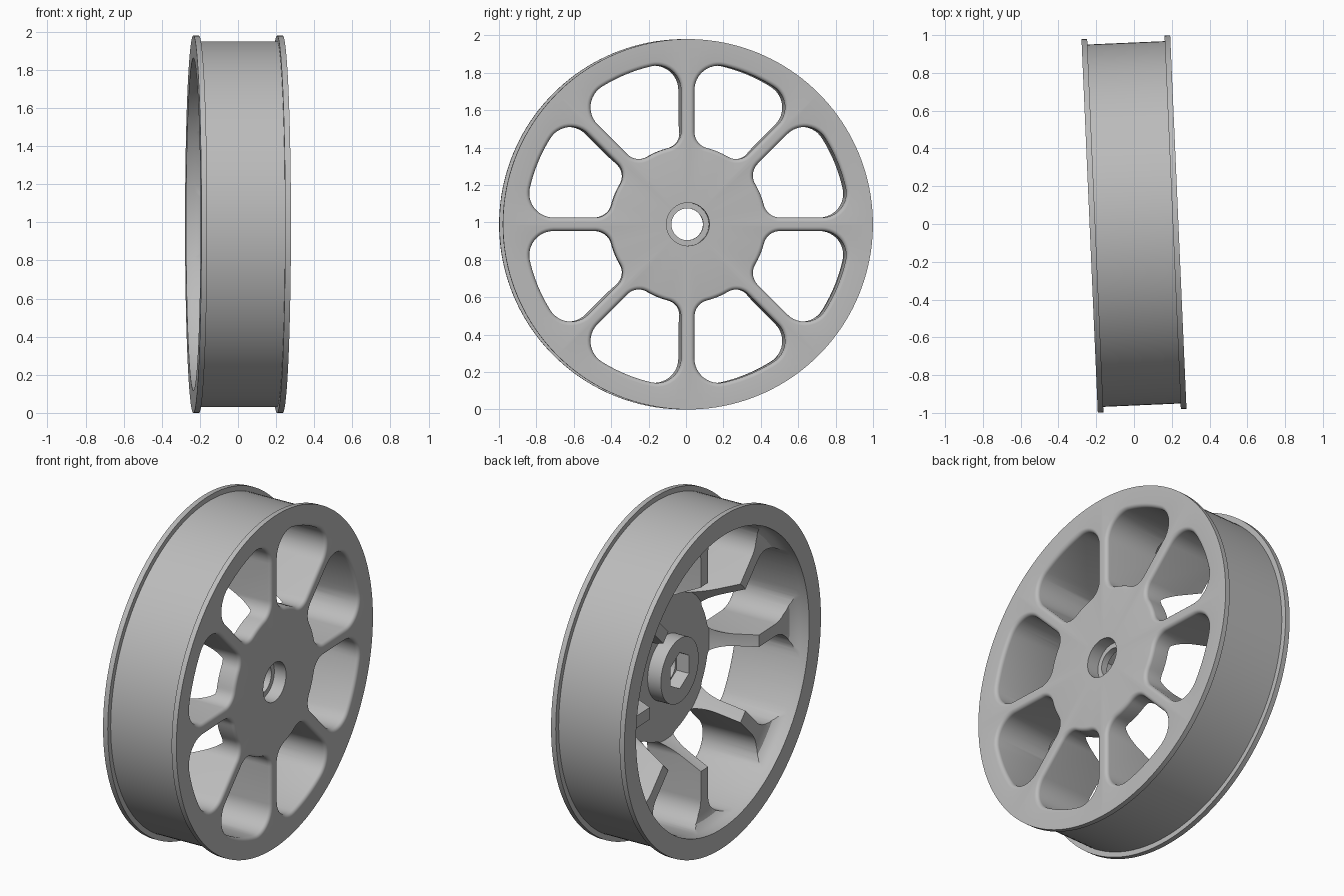
import bpy, bmesh, math
from math import sin, cos, pi, atan2, sqrt, radians

cube = bpy.data.objects.get("Cube")
if cube:
    bpy.data.objects.remove(cube)

RADIUS, HALF = 0.99, 0.235      # flange radius, half width along the axle

metal = bpy.data.materials.new("plain grey")
metal.use_nodes = True
metal.diffuse_color = (0.5, 0.5, 0.5, 1)
metal.node_tree.nodes["Principled BSDF"].inputs["Base Color"].default_value = (0.5, 0.5, 0.5, 1)


def new_object(name, bm):
    bmesh.ops.recalc_face_normals(bm, faces=bm.faces)
    mesh = bpy.data.meshes.new(name)
    bm.to_mesh(mesh)
    bm.free()
    mesh.materials.append(metal)
    obj = bpy.data.objects.new(name, mesh)
    bpy.context.collection.objects.link(obj)
    return obj


def bridge(bm, a, b):
    for i in range(len(a)):
        j = (i + 1) % len(a)
        bm.faces.new((a[i], a[j], b[j], b[i]))


def revolve(name, profile, steps=160):
    """Closed (radius, x) profile turned about the x axis."""
    bm = bmesh.new()
    rings = [[bm.verts.new((x, r * cos(t), r * sin(t))) for r, x in profile]
             for t in (2 * pi * k / steps for k in range(steps))]
    for k in range(steps):
        bridge(bm, rings[k], rings[(k + 1) % steps])
    return new_object(name, bm)


def prism(bm, loops):
    """Stack of (x, outline) sections closed at both ends."""
    rows = [[bm.verts.new((x, y, z)) for y, z in pts] for x, pts in loops]
    for a, b in zip(rows, rows[1:]):
        bridge(bm, a, b)
    bm.faces.new(rows[0])
    bm.faces.new(rows[-1])


def arc(cx, cy, r, a0, a1, n):
    return [(cx + r * cos(a0 + (a1 - a0) * i / n), cy + r * sin(a0 + (a1 - a0) * i / n))
            for i in range(n + 1)]


def window_outline(turn, grow):
    """Rounded opening between two spokes, grown outward by a margin."""
    side, inner, outer, f_in, f_out = 0.036, 0.42, 0.867, 0.09, 0.13
    y_in, y_out = side + f_in, side + f_out
    x_in = sqrt((inner + f_in) ** 2 - y_in ** 2)
    x_out = sqrt((outer - f_out) ** 2 - y_out ** 2)
    p_in, p_out = atan2(y_in, x_in), atan2(y_out, x_out)
    mid = pi / 8
    half = arc(0, 0, inner - grow, mid, p_in, 4)[:-1]
    half += arc(x_in, y_in, f_in + grow, p_in + pi, 1.5 * pi, 10)
    half += arc(x_out, y_out, f_out + grow, -pi / 2, p_out, 12)
    half += arc(0, 0, outer + grow, p_out, mid, 5)[1:]
    polar = [(sqrt(x * x + y * y), atan2(y, x)) for x, y in half]
    polar += [(r, pi / 4 - a) for r, a in polar[-2:0:-1]]
    return [(r * cos(a + turn), r * sin(a + turn)) for r, a in polar]


def cut(target, cutter):
    mod = target.modifiers.new("cut", 'BOOLEAN')
    mod.operation, mod.solver, mod.object = 'DIFFERENCE', 'EXACT', cutter
    bpy.context.view_layer.objects.active = target
    bpy.ops.object.modifier_apply(modifier=mod.name)
    bpy.data.objects.remove(cutter)


# Wheel body: drum with two flanges, web, hub disc, boss and stepped bore
wheel = revolve("wheel", [
    (0.115, HALF), (RADIUS, HALF), (RADIUS, HALF - 0.03), (0.96, HALF - 0.03),
    (0.96, 0.03 - HALF), (RADIUS, 0.03 - HALF), (RADIUS, -HALF), (0.872, -HALF),
    (0.872, -0.19), (0.862, -0.155), (0.84, -0.13), (0.8, -0.118),
    (0.55, -0.118), (0.43, 0.125), (0.19, 0.125), (0.19, 0.04),
    (0.085, 0.04), (0.085, 0.16), (0.115, 0.16)])

# Eight openings with rounded lips on the flat face
bm = bmesh.new()
lip = 0.022
for k in range(8):
    sections = [(-0.3, 0)]
    for i in range(6):
        a = pi / 2 * i / 5
        sections.append((HALF - lip + lip * sin(a), lip * (1 - cos(a))))
    sections.append((HALF + 0.05, lip))
    prism(bm, [(x, window_outline(k * pi / 4, g)) for x, g in sections])
windows = new_object("window_cutter", bm)
windows.hide_render = True
cut(wheel, windows)

# Hexagonal socket in the boss
bm = bmesh.new()
hexagon = [(0.108 * cos(pi / 2 + k * pi / 3), 0.108 * sin(pi / 2 + k * pi / 3)) for k in range(6)]
prism(bm, [(-0.1, hexagon), (0.12, hexagon)])
socket = new_object("socket_cutter", bm)
socket.hide_render = True
cut(wheel, socket)

# Smooth shading and a slight turn about the vertical
bpy.ops.object.select_all(action='DESELECT')
wheel.select_set(True)
bpy.context.view_layer.objects.active = wheel
bpy.ops.object.shade_smooth_by_angle(angle=radians(30))
wheel.rotation_euler.z = radians(2.5)
wheel.location.z = RADIUS
